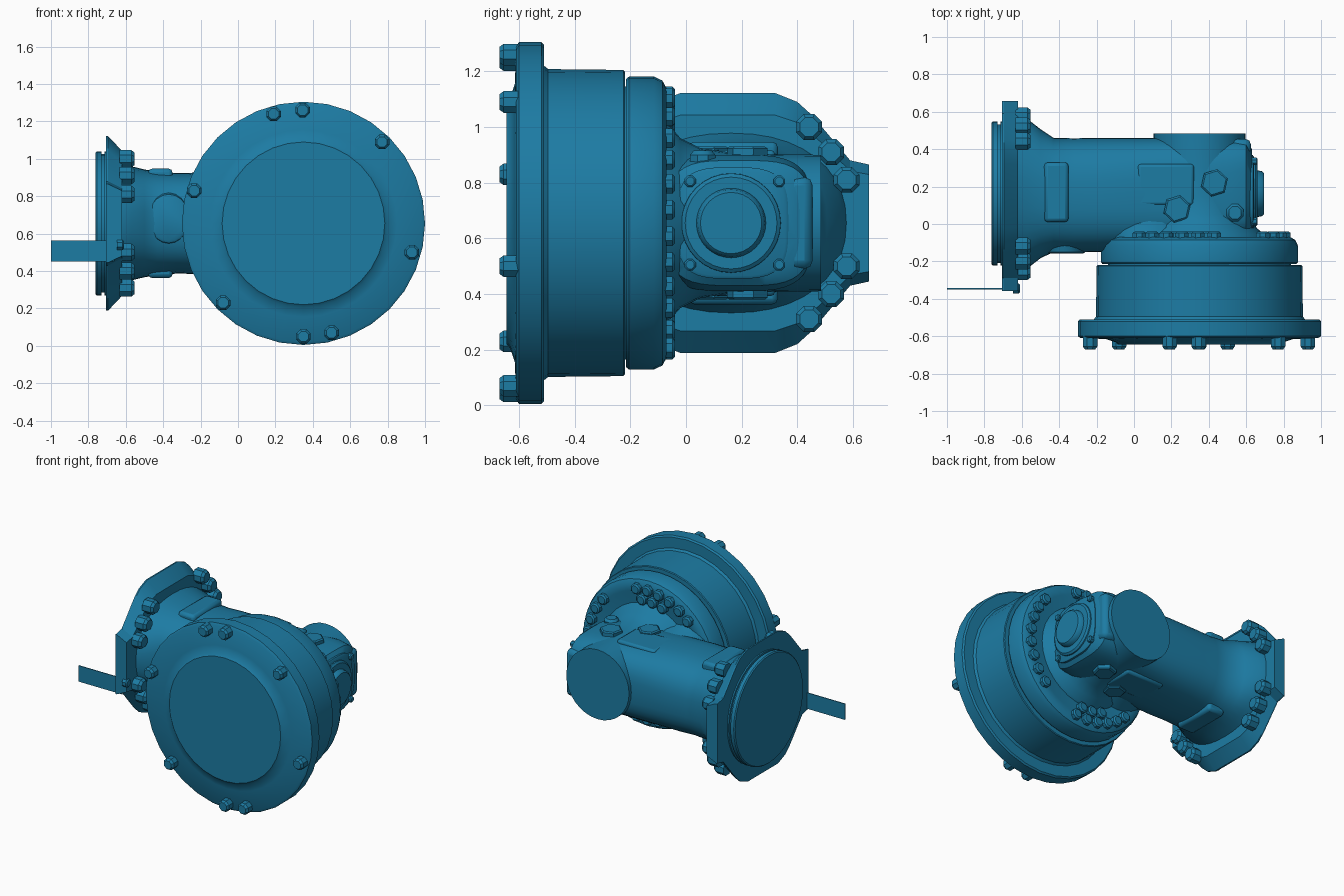
import bpy, bmesh, math
from mathutils import Vector

if "Cube" in bpy.data.objects:
    bpy.data.objects.remove(bpy.data.objects["Cube"])

CX, CY, CZ = 0.35, 0.162, 0.655      # hub axis x, housing axis y, common height

paint = bpy.data.materials.new("blue_paint")
paint.diffuse_color = (0.012, 0.2, 0.37, 1)
paint.use_nodes = True
paint.node_tree.nodes["Principled BSDF"].inputs["Base Color"].default_value = paint.diffuse_color


def loft(name, rings, angle=35):
    """Skin a list of equally long point rings and cap both ends."""
    bm = bmesh.new()
    vs = [[bm.verts.new(p) for p in r] for r in rings]
    n = len(vs[0])
    for a, b in zip(vs, vs[1:]):
        for i in range(n):
            j = (i + 1) % n
            bm.faces.new((a[i], a[j], b[j], b[i]))
    bm.faces.new(vs[0][::-1])
    bm.faces.new(vs[-1])
    bmesh.ops.recalc_face_normals(bm, faces=bm.faces)
    me = bpy.data.meshes.new(name)
    bm.to_mesh(me)
    bm.free()
    ob = bpy.data.objects.new(name, me)
    bpy.context.collection.objects.link(ob)
    me.materials.append(paint)
    bpy.context.view_layer.objects.active = ob
    ob.select_set(True)
    bpy.ops.object.shade_smooth_by_angle(angle=math.radians(angle))
    ob.select_set(False)
    return ob


def place(axis, a, u, v):
    return {'X': (a, u, v), 'Y': (u, a, v), 'Z': (u, v, a)}[axis]


def turned(name, axis, u, v, profile, seg=32, phase=0.0):
    """Revolve (position along axis, radius) pairs about an axis through u, v."""
    rings = []
    for a, r in profile:
        rings.append([place(axis, a, u + r * math.cos(phase + 2 * math.pi * i / seg),
                            v + r * math.sin(phase + 2 * math.pi * i / seg)) for i in range(seg)])
    return loft(name, rings)


def bolt(name, axis, u, v, base, tip, r):
    d = tip - base
    turned(name, axis, u, v, [(base - d * .2, r), (base + d * .75, r), (tip, r * .72)], 8, math.pi / 8)


def box(name, x0, x1, y0, y1, z0, z1, bevel=0.0):
    ob = loft(name, [[(x0, y0, z), (x1, y0, z), (x1, y1, z), (x0, y1, z)] for z in (z0, z1)])
    if bevel:
        m = ob.modifiers.new("bevel", 'BEVEL')
        m.width, m.segments = bevel, 2
    return ob


def squircle(x, yc, ry, rz, p, n=40):
    pts = []
    for i in range(n):
        t = 2 * math.pi * i / n
        c, s = math.cos(t), math.sin(t)
        pts.append((x, yc + ry * math.copysign(abs(c) ** (2 / p), c),
                    CZ + rz * math.copysign(abs(s) ** (2 / p), s)))
    return pts


# Wheel hub: front flange, drum, and rear ring split by a groove
turned("hub_flange_and_drum", 'Y', CX, CZ,
       [(-.645, .435), (-.632, .45), (-.615, .50), (-.61, .635), (-.60, .65), (-.52, .65), (-.51, .64),
        (-.51, .565), (-.495, .553), (-.225, .55), (-.22, .545), (-.22, .48)], 32)
turned("hub_rear_ring", 'Y', CX, CZ,
       [(-.23, .49), (-.215, .49), (-.215, .518), (-.205, .526), (-.115, .526), (-.085, .512),
        (-.07, .485), (-.07, .44), (-.075, .42)], 40)

# Hub face bolts
for x, z in [(.19, 1.24), (.345, 1.26), (.77, 1.09), (.93, .50), (.50, .07), (.35, .05), (-.08, .23), (-.235, .83)]:
    bolt("hub_bolt", 'Y', x, z, -.61, -.67, .042)

# Rear ring bolts: an arc on the outer side, double-row groups above and below
ring = [(.455, a) for a in range(-42, 43, 12)]
for s in (1, -1):
    ring += [(.455, s * a) for a in (80, 91, 102, 113, 124, 135)]
    ring += [(.385, s * a) for a in (85, 97, 109)]
for r, a in ring:
    a = math.radians(a)
    bolt("ring_bolt", 'Y', CX + r * math.cos(a), CZ + r * math.sin(a), -.075, -.04, .038)

# Gear housing: tube along x, flaring into the mounting flange
loft("housing_tube", [squircle(*s) for s in [
    (-.64, CY, .42, .33, 2.2), (-.57, CY, .40, .305, 2.3), (-.50, CY, .345, .288, 2.5),
    (-.43, .155, .305, .277, 2.6), (-.32, .153, .305, .268, 2.6), (-.2, .155, .305, .272, 2.6),
    (0, .16, .30, .265, 2.8), (.3, .17, .29, .25, 3.2), (.52, .18, .275, .245, 3.6),
    (.60, .19, .26, .225, 3.6), (.63, .18, .22, .19, 3.2)]])

# Upright trunk from ring to rear disc
turned("housing_trunk", 'Y', CX, CZ,
       [(-.09, .36), (-.055, .345), (-.02, .305), (.05, .27), (.15, .255), (.30, .247), (.485, .245)], 32)

# Sloping web joining tube to ring
loft("housing_web", [[(CX - .27 + rx * math.cos(t), y, CZ + rz * math.sin(t))
                      for t in [2 * math.pi * i / 28 for i in range(28)]]
                     for y, rx, rz in [(-.19, .20, .30), (-.12, .23, .30), (-.06, .29, .27), (.08, .34, .23)]])

# Mounting flange: cut-corner plate with top and bottom edges tapering inward
half = [(.17, .467), (.25, .435), (.30, .39), (.44, .225), (.508, .21)]
quad = half[::-1]
outline = quad + [(-y, z) for y, z in half] + [(-y, -z) for y, z in quad] + [(y, -z) for y, z in half]
loft("mounting_flange", [[(x, .15 + y * k, CZ + z * s) for y, z in outline]
                         for x, s, k in [(-.705, 1, 1), (-.695, 1, 1), (-.62, .83, 1)]], 25)
turned("flange_spigot", 'X', CY, CZ,
       [(-.69, .40), (-.705, .385), (-.715, .385), (-.715, .37), (-.73, .37), (-.73, .385),
        (-.755, .385), (-.762, .378)], 40)

# Mounting flange bolts, three in each corner
for sy in (1, -1):
    for sz in (1, -1):
        for y, z in [(.28, .345), (.36, .255), (.415, .155)]:
            bolt("flange_bolt", 'X', CY + sy * y, CZ + sz * z, -.62, -.553, .05)

# Thin lever plate on the flange
box("lever_plate", -1.0, -.66, -.349, -.343, .45, .563)
bolt("lever_bolt", 'X', -.345, .54, -.64, -.61, .03)

# Side cover with stepped round cap and corner screws
loft("side_cover_plate", [squircle(x, .168, r, r, 3.5) for x, r in [(.60, .20), (.635, .20), (.642, .19)]])
turned("side_cover_cap", 'X', CY, CZ,
       [(.63, .18), (.65, .178), (.66, .165), (.66, .125), (.685, .12), (.695, .11)], 32)
for sy in (1, -1):
    for sz in (1, -1):
        bolt("cover_screw", 'X', .175 + sy * .16, CZ + sz * .15, .635, .66, .022)
box("side_rib", .5, .625, .36, .455, .49, .82, .03)

# Raised pads above and below, and a boss on the front of the tube
for s in (1, -1):
    za, zb = sorted((CZ + s * .22, CZ + s * .292))
    box("tube_pad", -.48, -.35, .01, .33, za, zb, .02)
    za, zb = sorted((CZ + s * .2, CZ + s * .262))
    box("housing_pad", .02, .32, .10, .32, za, zb, .015)
loft("front_boss", [[(-.37 + rx * k * math.cos(t), y, .68 + .13 * k * math.sin(t))
                     for t in [2 * math.pi * i / 20 for i in range(20)]]
                    for y, k, rx in [(-.10, 1.1, .11), (-.15, 1, .11), (-.158, .9, .11)]])

# Hex plugs on the housing
for s in (1, -1):
    for x, y in [(.43, .22), (.23, .08)]:
        turned("hex_plug", 'Z', x, y, [(CZ + s * .2, .075), (CZ + s * .268, .075), (CZ + s * .275, .065)], 6, .3)
bolt("small_plug", 'Z', .54, .06, .85, .915, .05)
